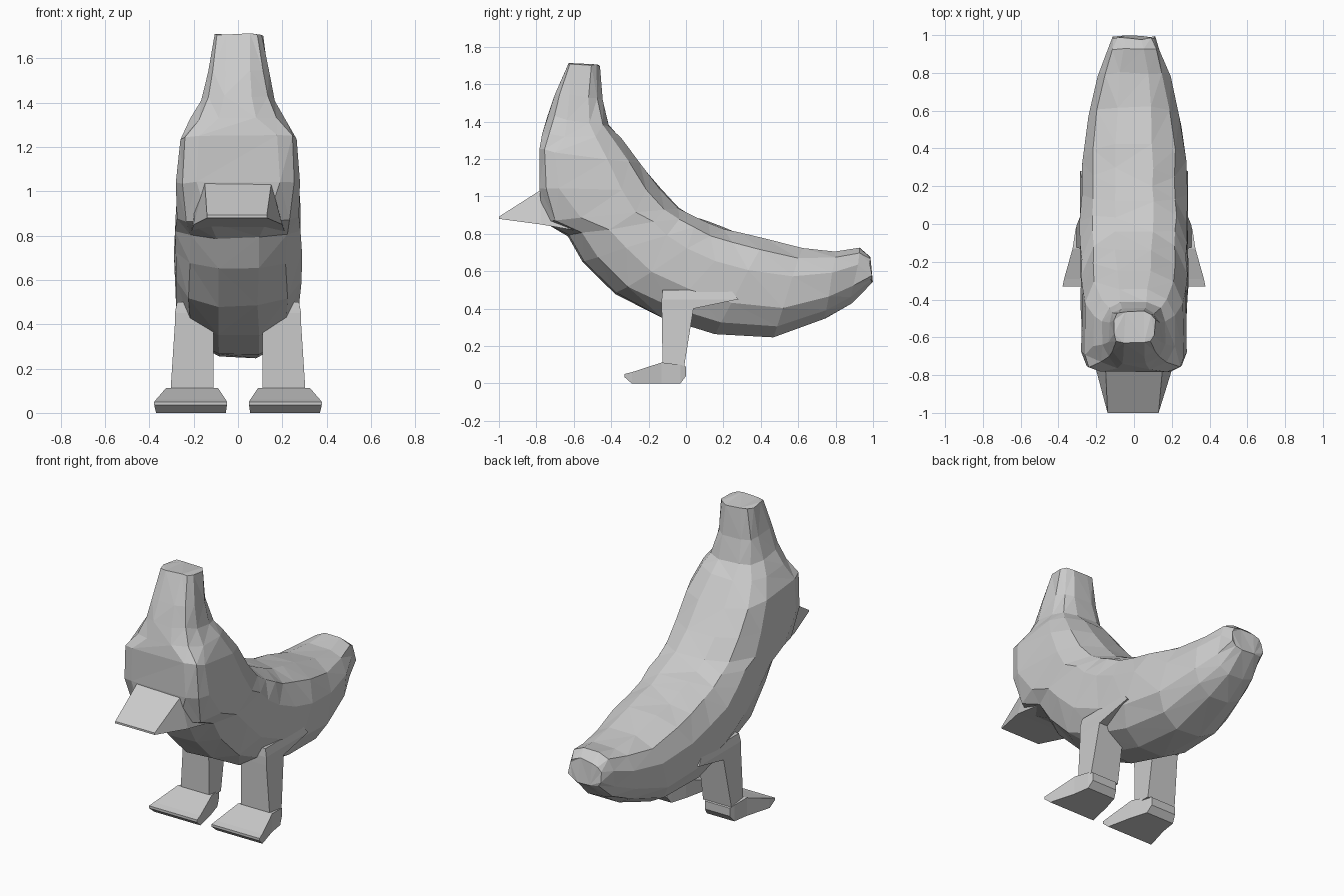
import bpy, math, random

if "Cube" in bpy.data.objects:
    bpy.data.objects.remove(bpy.data.objects["Cube"])

random.seed(4)


def loft(name, rings, mirror=False):
    """Skin a list of equal-length point rings and cap both ends."""
    n = len(rings[0])
    verts = [p for r in rings for p in r]
    faces = [(a * n + i, a * n + (i + 1) % n, (a + 1) * n + (i + 1) % n, (a + 1) * n + i)
             for a in range(len(rings) - 1) for i in range(n)]
    faces.append(tuple(reversed(range(n))))
    faces.append(tuple(range(len(verts) - n, len(verts))))
    mesh = bpy.data.meshes.new(name)
    mesh.from_pydata(verts, [], faces)
    obj = bpy.data.objects.new(name, mesh)
    bpy.context.collection.objects.link(obj)
    bpy.context.view_layer.objects.active = obj
    bpy.ops.object.mode_set(mode='EDIT')
    bpy.ops.mesh.select_all(action='SELECT')
    bpy.ops.mesh.normals_make_consistent(inside=False)
    bpy.ops.object.mode_set(mode='OBJECT')
    if mirror:
        obj.modifiers.new("mirror", 'MIRROR').use_clip = False
    return obj


def section(fy, fz, by, bz, w, pf, pb, jitter, n=12):
    """Rounded-box slice between a front/belly point and a back point."""
    ring = []
    k = math.cos(math.pi / n)
    for i in range(n):
        a = 2 * math.pi * (i + 0.5) / n
        c, s = math.cos(a) / k, math.sin(a) / k
        p = pf if s > 0 else pb
        x = w * math.copysign(min(1, abs(c)) ** p, c)
        t = 0.5 - 0.5 * math.copysign(min(1, abs(s)) ** p, s)
        j = [random.uniform(-jitter, jitter) for _ in range(3)]
        ring.append((x + j[0], fy + (by - fy) * t + j[1], fz + (bz - fz) * t + j[2]))
    return ring


# Curved body: front y,z / back y,z / half width / front and back squareness
slices = [
    (-.63, 1.71, -.46, 1.70, .11, .6, .6),
    (-.70, 1.55, -.45, 1.52, .135, .7, .6),
    (-.745, 1.43, -.41, 1.38, .17, .8, .7),
    (-.77, 1.33, -.35, 1.31, .215, .7, .8),
    (-.785, 1.25, -.25, 1.18, .265, .3, .8),
    (-.78, 1.04, -.14, 1.04, .275, .3, .8),
    (-.76, .86, -.04, .94, .28, .6, .8),
    (-.63, .79, .04, .895, .28, .8, .8),
    (-.55, .65, .12, .86, .285, .85, .8),
    (-.38, .48, .20, .83, .285, .85, .8),
    (-.13, .35, .30, .80, .28, .85, .8),
    (.15, .265, .42, .77, .275, .85, .8),
    (.47, .25, .62, .72, .245, .85, .8),
    (.74, .35, .80, .71, .19, .8, .75),
    (.88, .43, .93, .72, .14, .7, .7),
    (.995, .54, .98, .68, .11, .7, .7)]
body = loft("body", [section(*s, 0.006) for s in slices])
body.modifiers.new("facets", 'TRIANGULATE')


def xz_ring(y, x0, x1, z0, z1):
    return [(x0, y, z0), (x1, y, z0), (x1, y, z1), (x0, y, z1)]


def xy_ring(z, x0, x1, y0, y1):
    return [(x0, y0, z), (x1, y0, z), (x1, y1, z), (x0, y1, z)]


# Wedge-shaped beak
loft("beak", [
    [(-.21, -.60, .82), (.21, -.60, .82), (.19, -.60, 1.05), (-.19, -.60, 1.05)],
    [(-.20, -.775, .85), (.20, -.775, .85), (.15, -.775, 1.035), (-.15, -.775, 1.035)],
    xz_ring(-1.0, -.14, .13, .88, .892)])

# Legs with a thigh flaring backwards into the body
loft("leg", [
    xy_ring(.50, .13, .275, -.125, .24),
    xy_ring(.45, .12, .285, -.13, .28),
    xy_ring(.40, .11, .285, -.13, .04),
    xy_ring(.09, .11, .305, -.125, -.01)], mirror=True)

# Flat splayed feet
loft("foot", [
    xz_ring(0, .13, .30, .04, .09),
    xz_ring(-.03, .12, .31, 0, .10),
    xz_ring(-.13, .09, .325, 0, .112),
    xz_ring(-.29, .055, .37, 0, .06),
    xz_ring(-.33, .05, .378, .035, .05)], mirror=True)
